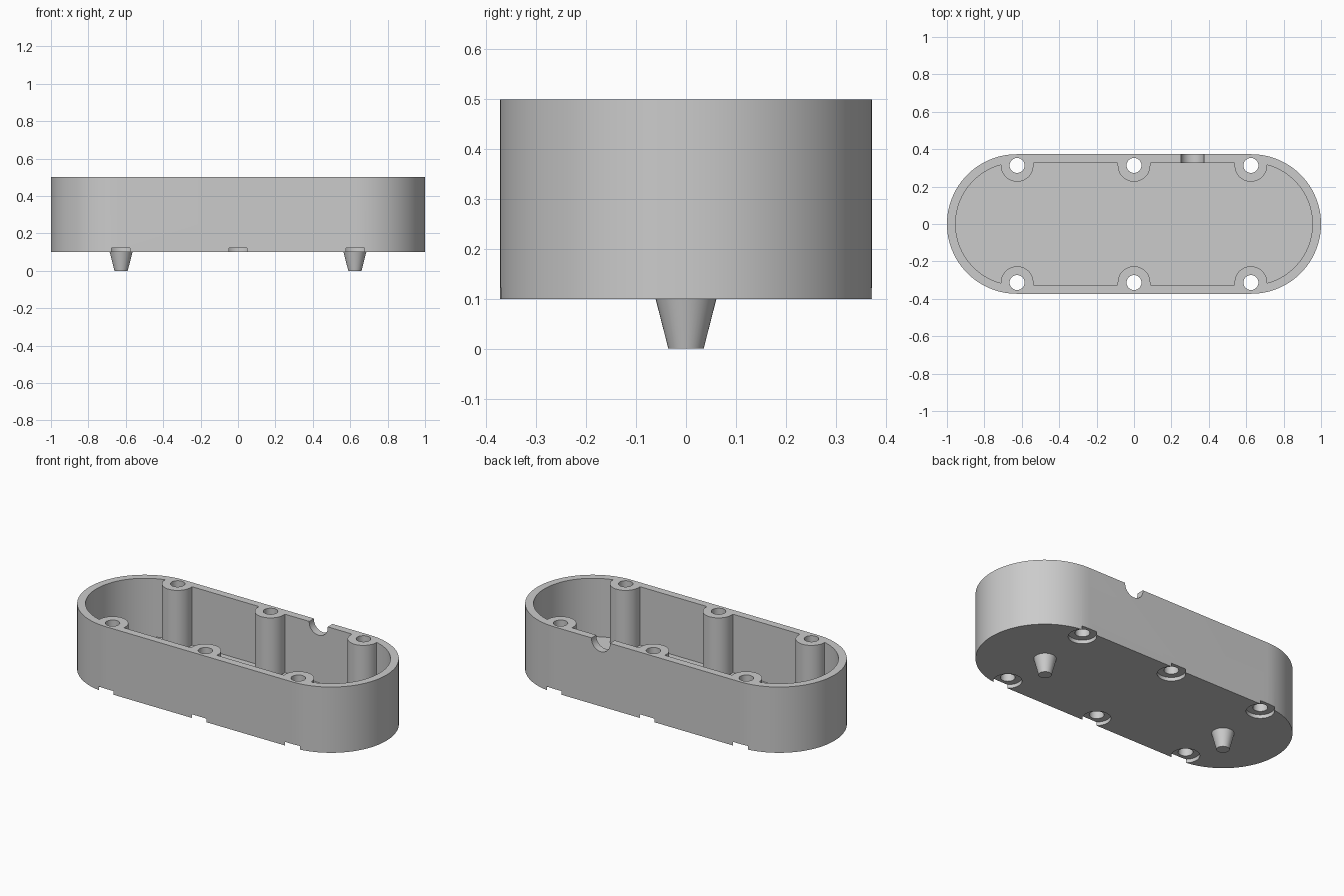
import bpy, bmesh
from math import cos, sin, pi

if "Cube" in bpy.data.objects:
    bpy.data.objects.remove(bpy.data.objects["Cube"], do_unlink=True)

END, RADIUS, WALL = 0.627, 0.373, 0.046
BASE, FLOOR, TOP = 0.1, 0.145, 0.5
SCREW_Y = 0.313

grey = bpy.data.materials.new("plain grey")
grey.use_nodes = True
colour = (0.6, 0.6, 0.6, 1)
grey.diffuse_color = colour
grey.node_tree.nodes["Principled BSDF"].inputs["Base Color"].default_value = colour


def arc(cx, cy, r, start, end, steps):
    """Points along an arc, both ends included."""
    angles = [start + (end - start) * i / steps for i in range(steps + 1)]
    return [(cx + r * cos(a), cy + r * sin(a)) for a in angles]


def stadium(r):
    return arc(END, 0, r, -pi / 2, pi / 2, 48) + arc(-END, 0, r, pi / 2, 3 * pi / 2, 48)


def prism(name, outline, z0, z1):
    """Closed solid made by extruding an outline upward."""
    bm = bmesh.new()
    face = bm.faces.new([bm.verts.new((x, y, z0)) for x, y in outline])
    grown = bmesh.ops.extrude_face_region(bm, geom=[face])["geom"]
    verts = [v for v in grown if isinstance(v, bmesh.types.BMVert)]
    bmesh.ops.translate(bm, verts=verts, vec=(0, 0, z1 - z0))
    bmesh.ops.recalc_face_normals(bm, faces=bm.faces)
    mesh = bpy.data.meshes.new(name)
    bm.to_mesh(mesh)
    bm.free()
    mesh.materials.append(grey)
    obj = bpy.data.objects.new(name, mesh)
    bpy.context.collection.objects.link(obj)
    return obj


def round_prism(name, x, y, r, z0, z1):
    return prism(name, arc(x, y, r, 0, 2 * pi, 40)[:-1], z0, z1)


def cut(target, cutter):
    """Subtract the cutter from the target and discard it."""
    mod = target.modifiers.new("cut", "BOOLEAN")
    mod.operation, mod.solver, mod.object = "DIFFERENCE", "EXACT", cutter
    bpy.ops.object.select_all(action="DESELECT")
    bpy.context.view_layer.objects.active = target
    target.select_set(True)
    bpy.ops.object.modifier_apply(modifier=mod.name)
    bpy.data.objects.remove(cutter, do_unlink=True)


def smooth(obj):
    bpy.ops.object.select_all(action="DESELECT")
    bpy.context.view_layer.objects.active = obj
    obj.select_set(True)
    bpy.ops.object.shade_smooth_by_angle(angle=pi / 6)


screws = [(x, side) for x in (-0.625, 0, 0.625) for side in (-1, 1)]

# Cavity, leaving the screw posts standing against the walls
cavity = prism("cavity_cutter", stadium(RADIUS - WALL), FLOOR, TOP + 0.1)
for x, side in screws:
    post = [(px, side * py) for px, py in arc(x, -SCREW_Y, 0.087, 0, pi, 32)]
    post += [(x - 0.087, -side * 0.5), (x + 0.087, -side * 0.5)]
    cut(cavity, prism("post_cutter", post, FLOOR - 0.1, TOP + 0.2))

# Open case
case = prism("case", stadium(RADIUS), BASE, TOP)
cut(case, cavity)

# Screw holes and the recesses under them
for x, side in screws:
    cut(case, round_prism("hole_cutter", x, side * SCREW_Y, 0.04, 0, TOP + 0.1))
    cut(case, round_prism("recess_cutter", x, side * SCREW_Y, 0.077, 0, BASE + 0.022))

# Cable notch in the back wall
notch = round_prism("notch_cutter", 0.3125, 0, 0.0625, -0.06, 0.06)
notch.rotation_euler.x = pi / 2
notch.location = (0, 0.355, 0.495)
bpy.context.view_layer.update()
cut(case, notch)
smooth(case)

# Tapered locating pegs under the case
for name, x in (("left_peg", 0.625), ("right_peg", -0.625)):
    peg = round_prism(name, 0, 0, 0.061, 0, BASE)
    for v in peg.data.vertices:
        if v.co.z < BASE / 2:
            v.co.x *= 0.58
            v.co.y *= 0.58
    peg.location.x = x
    smooth(peg)
